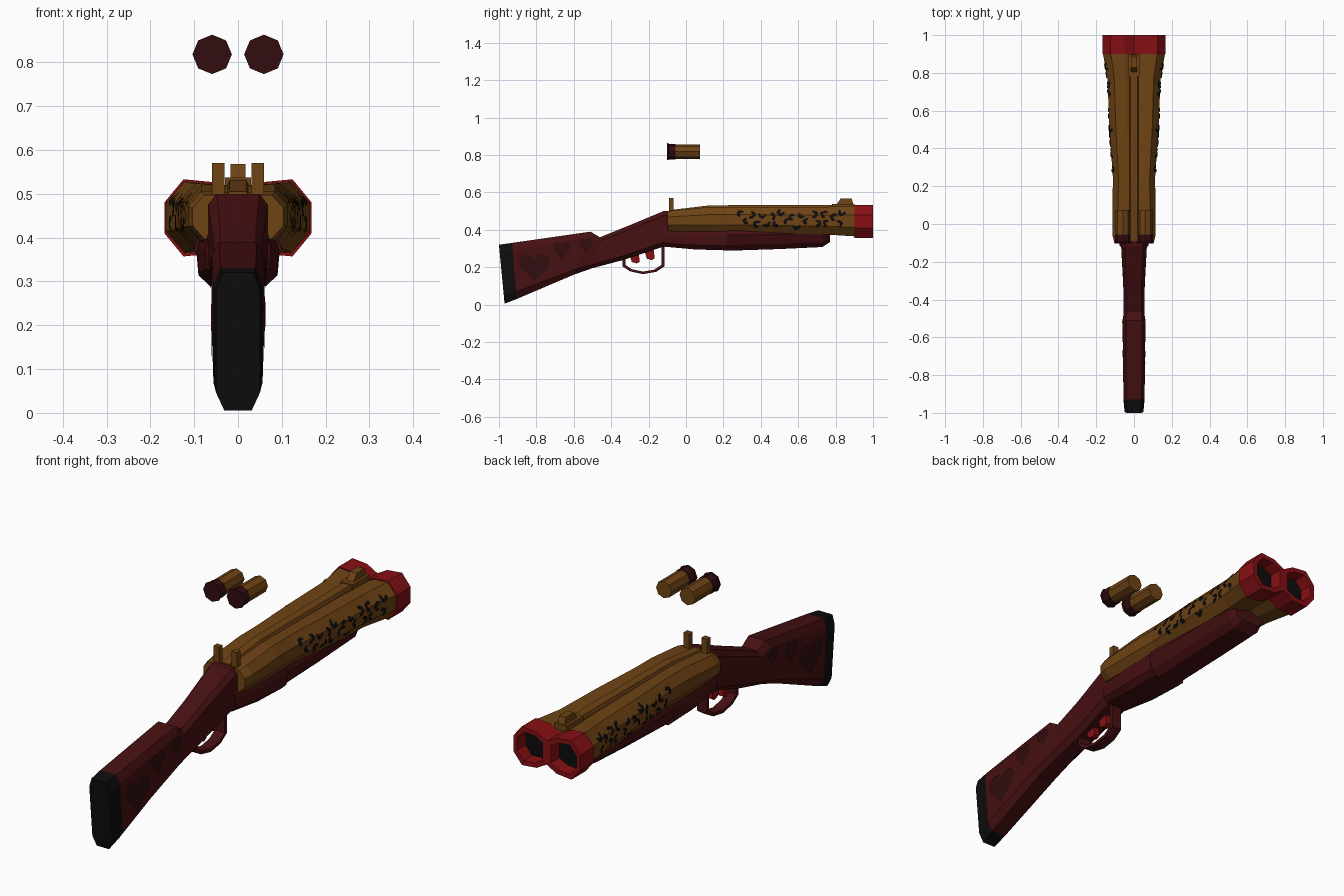
import bpy, bmesh, math, random
from mathutils import Vector
from mathutils.bvhtree import BVHTree

if "Cube" in bpy.data.objects:
    bpy.data.objects.remove(bpy.data.objects["Cube"])
random.seed(4)


def material(name, rgb):
    m = bpy.data.materials.new(name)
    m.use_nodes = True
    m.diffuse_color = (*rgb, 1)
    bsdf = m.node_tree.nodes["Principled BSDF"]
    bsdf.inputs["Base Color"].default_value = (*rgb, 1)
    bsdf.inputs["Roughness"].default_value = 0.8
    return m


WOOD = material("maroon wood", (0.062, 0.005, 0.006))
DARK = material("dark maroon", (0.032, 0.004, 0.005))
BRASS = material("dull gold", (0.155, 0.056, 0.007))
RED = material("red", (0.24, 0.005, 0.007))
BLACK = material("black", (0.004, 0.004, 0.004))


def finish(name, bm, mats, rule=None):
    """Turn a bmesh into an object; rule(face) gives its material index."""
    bmesh.ops.recalc_face_normals(bm, faces=bm.faces)
    if rule:
        for f in bm.faces:
            f.material_index = rule(f)
    me = bpy.data.meshes.new(name)
    bm.to_mesh(me)
    bm.free()
    for m in mats:
        me.materials.append(m)
    ob = bpy.data.objects.new(name, me)
    bpy.context.scene.collection.objects.link(ob)
    return ob


def loft(name, rings, mats, rule=None):
    """Skin equal-length rings of points and cap both ends."""
    bm = bmesh.new()
    vs = [[bm.verts.new(p) for p in ring] for ring in rings]
    n = len(vs[0])
    for a, b in zip(vs, vs[1:]):
        for i in range(n):
            bm.faces.new((a[i], a[(i + 1) % n], b[(i + 1) % n], b[i]))
    bm.faces.new(vs[0])
    bm.faces.new(vs[-1])
    return finish(name, bm, mats, rule)


def slab(top, bottom, w, section):
    """Symmetric cross-section between a top and a bottom (y, z) point."""
    half = [(sx * w, *Vector(bottom).lerp(Vector(top), s)) for sx, s in section]
    return half + [(-x, y, z) for x, y, z in reversed(half)]


def extrude_x(name, outline, x0, x1, mat):
    return loft(name, [[(x, y, z) for y, z in outline] for x in (x0, x1)], [mat])


# Stock with its butt pad
STOCK = [(0.72, 1), (1, 0.87), (1, 0.13), (0.62, 0)]
BUTT = ((-0.93, 0.33), (-0.905, 0.03), 0.056)
pad = loft("butt_pad", [slab((-1, 0.32), (-0.97, 0.005), 0.05, STOCK), slab(*BUTT, STOCK)], [BLACK])
stock = loft("stock", [slab(*s, STOCK) for s in (
    BUTT,
    ((-0.51, 0.39), (-0.6, 0.16), 0.06),
    ((-0.46, 0.36), (-0.5, 0.195), 0.055),
    ((-0.3, 0.425), (-0.33, 0.24), 0.057),
    ((-0.12, 0.5), (-0.12, 0.31), 0.068),
    ((-0.08, 0.5), (-0.08, 0.31), 0.066))], [WOOD])

# Receiver and forend
GRIP = [(0.88, 1), (1, 0.65), (0.95, 0.2), (0.68, 0)]
loft("receiver", [slab((y, 0.41), (y, b), w, GRIP) for y, b, w in (
    (-0.12, 0.31, 0.075), (0.05, 0.295, 0.093), (0.22, 0.29, 0.095))], [WOOD])
FOREND = [(0.88, 1), (1, 0.7), (0.8, 0.25), (0.5, 0)]
loft("forend", [slab((y, 0.41), (y, b), w, FOREND) for y, b, w in (
    (0.22, 0.288, 0.1), (0.5, 0.297, 0.1), (0.73, 0.308, 0.098), (0.77, 0.335, 0.085))], [WOOD])


# Twin barrels: one half-section per side, meeting at the centre line
def barrel_ring(side, y, w, b, t, dip, inset=0):
    pts = [(0, 1 - dip), (0.3, 1 - dip / 5), (0.74, 1), (1, 0.7),
           (1, 0.3), (0.74, 0), (0.3, dip / 5), (0, dip)]
    mid = Vector((0.52, 0.5))
    pts = [Vector(p).lerp(mid, inset) for p in pts]
    return [(side * p.x * w, y, b + p.y * (t - b)) for p in pts]


BARREL = [(-0.1, 0.104, 0.397, 0.497, 0.02), (-0.06, 0.114, 0.392, 0.505, 0.03),
          (0.13, 0.113, 0.386, 0.522, 0.06), (0.25, 0.112, 0.384, 0.523, 0.08),
          (0.5, 0.13, 0.38, 0.523, 0.1), (0.76, 0.14, 0.374, 0.523, 0.14),
          (0.9, 0.164, 0.365, 0.528, 0.2)]
MUZZLE = [(0.9, 0, 0), (1, 0, 0), (1, 0.24, 0), (0.94, 0.26, 0)]
barrels = {}
for side, label in ((1, "left"), (-1, "right")):
    barrels[side] = loft(label + "_barrel", [barrel_ring(side, *s) for s in BARREL], [BRASS])
    rings = [barrel_ring(side, y, 0.168, 0.357, 0.533, 0.2, inset) for y, inset, _ in MUZZLE]
    loft(label + "_muzzle", rings, [RED, BLACK],
         lambda f: int(len(f.verts) > 4 and f.calc_center_median().y > 0.92))

# Top rib and sights
RIB = [(0.8, 1), (1, 0.8), (1, 0)]
loft("rib", [slab((y, t), (y, 0.47), 0.024, RIB) for y, t in (
    (-0.09, 0.505), (0.13, 0.531), (0.89, 0.533))], [BRASS])
extrude_x("front_sight_base", [(0.78, 0.51), (0.78, 0.537), (0.9, 0.537), (0.9, 0.51)], -0.03, 0.03, BRASS)
extrude_x("front_sight", [(0.8, 0.53), (0.828, 0.568), (0.885, 0.568), (0.897, 0.53)], -0.017, 0.017, BRASS)
for side, label in ((1, "left"), (-1, "right")):
    extrude_x(label + "_rear_sight", [(-0.092, 0.47), (-0.092, 0.57), (-0.066, 0.57), (-0.066, 0.47)],
              side * 0.031, side * 0.059, BRASS)

# Trigger guard, a flat strip bent round the triggers
guard = []
centre = Vector((-0.23, 0.26))
for p in ((-0.34, 0.27), (-0.34, 0.205), (-0.3, 0.178), (-0.23, 0.163),
          (-0.16, 0.175), (-0.115, 0.205), (-0.115, 0.33)):
    outer = Vector(p)
    inner = outer.lerp(centre, 0.14)
    guard.append([(-0.025, *outer), (0.025, *outer), (0.025, *inner), (-0.025, *inner)])
loft("trigger_guard", guard, [WOOD])
for name, y, z in (("rear_trigger", -0.275, 0.25), ("front_trigger", -0.195, 0.268)):
    extrude_x(name, [(y - 0.03, z + 0.03), (y + 0.02, z + 0.04), (y + 0.028, z - 0.02),
                     (y + 0.012, z - 0.03), (y - 0.015, z - 0.022)], -0.014, 0.014, RED)


# Painted plates laid onto the sides
def projector(ob, side):
    bm = bmesh.new()
    bm.from_mesh(ob.data)
    tree = BVHTree.FromBMesh(bm)
    bm.free()

    def hit(y, z):
        loc, nor, _, _ = tree.ray_cast(Vector((side, y, z)), Vector((-side, 0, 0)))
        return loc + nor * 0.004 if loc else None
    return hit


def add_face(bm, pts):
    if all(p is not None for p in pts):
        f = bm.faces.new([bm.verts.new(p) for p in pts])
        f.normal_update()
        if f.normal.x * pts[0].x < 0:
            f.normal_flip()


def plates(name, quads, ob, side, mat):
    bm = bmesh.new()
    hit = projector(ob, side)
    for q in quads:
        add_face(bm, [hit(*p) for p in q])
    me = bpy.data.meshes.new(name)
    bm.to_mesh(me)
    bm.free()
    me.materials.append(mat)
    bpy.context.scene.collection.objects.link(bpy.data.objects.new(name, me))


# Broken rosettes along the barrels
rosettes = []
for k in range(21):
    cy = 0.3 + 0.027 * k + random.uniform(-0.008, 0.008)
    cz = 0.46 + (0.024, -0.018, 0.012, -0.03)[k % 4] + 0.008 * math.sin(k)
    start, sweep = random.uniform(0, 6.3), random.uniform(3, 4.5)
    edge = []
    for i in range(7):
        a = start + sweep * i / 6
        r = random.uniform(0.019, 0.026)
        edge.append([(cy + q * math.cos(a), cz + 0.85 * q * math.sin(a)) for q in (r, 0.006)])
    rosettes += [(a[0], b[0], b[1], a[1]) for a, b in zip(edge, edge[1:])]

# Three hearts on each side of the stock
hearts = []
for cy, cz, w, h in ((-0.81, 0.195, 0.085, 0.078), (-0.665, 0.285, 0.046, 0.052), (-0.535, 0.315, 0.036, 0.04)):
    rim = []
    for i in range(20):
        a = math.tau * i / 20
        up = 13 * math.cos(a) - 5 * math.cos(2 * a) - 2 * math.cos(3 * a) - math.cos(4 * a)
        rim.append((cy + w * math.sin(a) ** 3, cz + h * (up + 2.5) / 15))
    hearts += [(rim[i - 1], rim[i], (cy, cz)) for i in range(20)]

for side, label in ((1, "left"), (-1, "right")):
    plates(label + "_rosettes", rosettes, barrels[side], side, BLACK)
    plates(label + "_hearts", hearts, stock, side, DARK)


# Two loose shells floating above
def disc(x, y, r):
    return [(x + r * math.cos(math.tau * i / 8), y, 0.818 + r * math.sin(math.tau * i / 8)) for i in range(8)]


for side, label in ((1, "left"), (-1, "right")):
    x = side * 0.059
    loft(label + "_shell_case", [disc(x, -0.06, 0.039), disc(x, 0.075, 0.039)], [BRASS])
    loft(label + "_shell_head", [disc(x, y, r) for y, r in (
        (-0.102, 0.045), (-0.094, 0.045), (-0.092, 0.041), (-0.056, 0.041))], [DARK])
